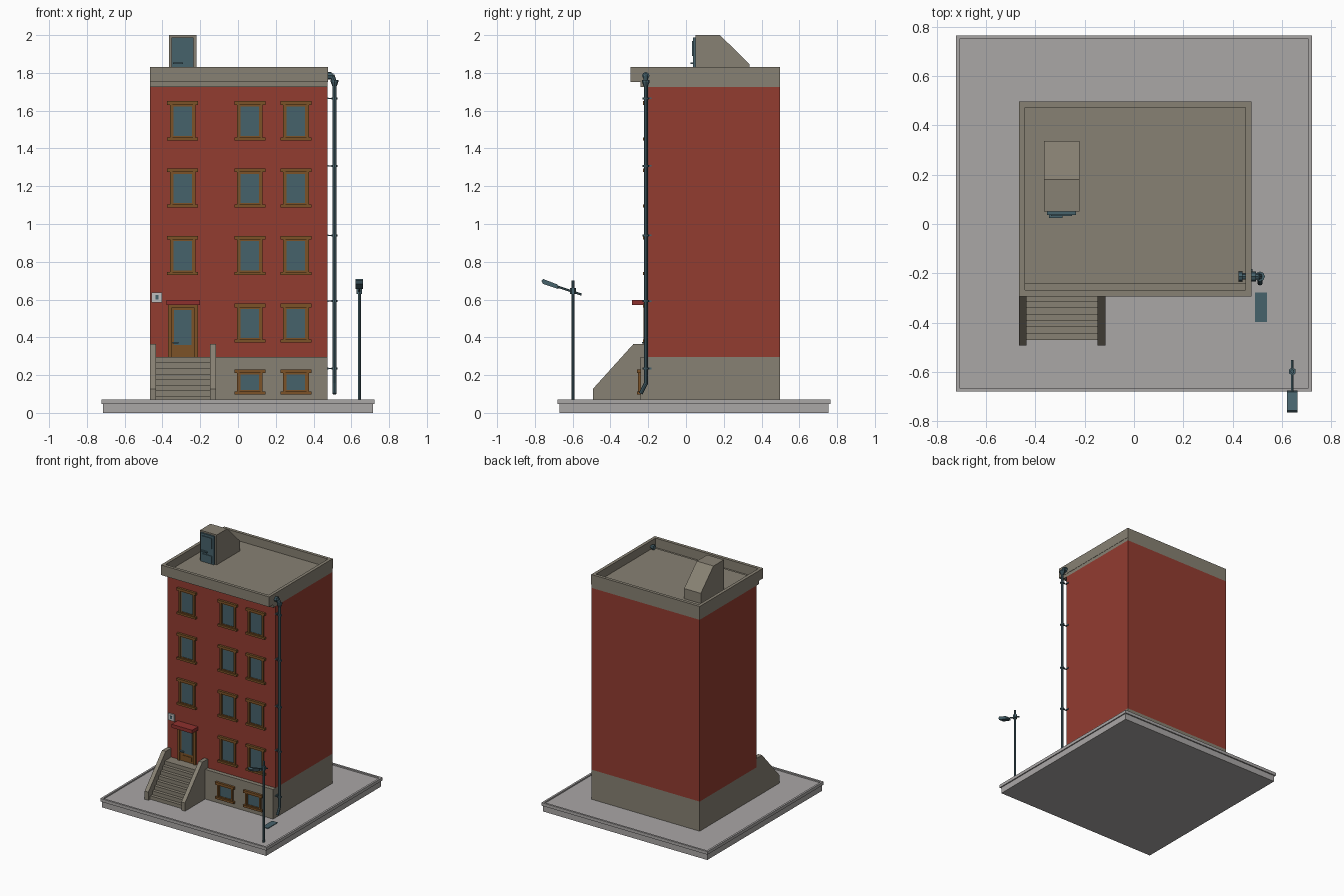
import bpy, bmesh, math
from mathutils import Vector

if "Cube" in bpy.data.objects:
    bpy.data.objects.remove(bpy.data.objects["Cube"])


def mat(name, r, g, b):
    m = bpy.data.materials.new(name)
    m.diffuse_color = (r, g, b, 1)
    m.use_nodes = True
    m.node_tree.nodes["Principled BSDF"].inputs["Base Color"].default_value = m.diffuse_color
    return m


BRICK = mat("brick red", 0.29, 0.045, 0.030)
STONE = mat("warm stone", 0.245, 0.22, 0.172)
PAVE = mat("pavement grey", 0.40, 0.385, 0.38)
TEAL = mat("slate teal", 0.062, 0.122, 0.148)
WOOD = mat("frame wood", 0.20, 0.085, 0.02)
AWN = mat("awning red", 0.27, 0.03, 0.027)
SIGN = mat("sign pale grey", 0.52, 0.52, 0.52)


def finish(name, bm, m):
    bmesh.ops.recalc_face_normals(bm, faces=bm.faces)
    me = bpy.data.meshes.new(name)
    bm.to_mesh(me)
    bm.free()
    me.materials.append(m)
    ob = bpy.data.objects.new(name, me)
    bpy.context.collection.objects.link(ob)
    return ob


def add_box(bm, x0, x1, y0, y1, z0, z1):
    vs = bmesh.ops.create_cube(bm, size=1)["verts"]
    for v in vs:
        v.co = Vector((x0 if v.co.x < 0 else x1, y0 if v.co.y < 0 else y1, z0 if v.co.z < 0 else z1))


def boxes(name, m, *items):
    bm = bmesh.new()
    for b in items:
        add_box(bm, *b)
    return finish(name, bm, m)


def extrude_x(name, m, x0, x1, pts):
    """Side profile of (y, z) points, extruded along x."""
    bm = bmesh.new()
    f = bm.faces.new([bm.verts.new((x0, y, z)) for y, z in pts])
    r = bmesh.ops.extrude_face_region(bm, geom=[f])
    for v in r["geom"]:
        if isinstance(v, bmesh.types.BMVert):
            v.co.x = x1
    return finish(name, bm, m)


def tray(name, m, x0, x1, y0, y1, z0, z1, rim, floor):
    """Solid block with a recessed top inside a rim."""
    bm = bmesh.new()
    add_box(bm, x0, x1, y0, y1, z0, z1)
    bm.normal_update()
    top = max(bm.faces, key=lambda f: f.calc_center_median().z)
    bmesh.ops.inset_region(bm, faces=[top], thickness=rim)
    r = bmesh.ops.extrude_face_region(bm, geom=[top])
    bmesh.ops.delete(bm, geom=[top], context="FACES_ONLY")
    for v in r["geom"]:
        if isinstance(v, bmesh.types.BMVert):
            v.co.z = floor
    return finish(name, bm, m)


def rod(name, m, a, b, r1, r2=None, sides=8):
    a, b = Vector(a), Vector(b)
    bm = bmesh.new()
    bmesh.ops.create_cone(bm, cap_ends=True, segments=sides, radius1=r1, radius2=r1 if r2 is None else r2,
                          depth=(b - a).length)
    q = (b - a).to_track_quat("Z", "Y")
    for v in bm.verts:
        v.co = q @ v.co + (a + b) / 2
    return finish(name, bm, m)


# Pavement slab
boxes("pavement_foot", PAVE, (-0.714, 0.714, -0.67, 0.755, 0, 0.05))
tray("pavement_top", PAVE, -0.7225, 0.7225, -0.68, 0.765, 0.048, 0.072, 0.022, 0.062)

# Building body
L, R, BACK, WALL, PLINTH = -0.467, 0.475, 0.497, -0.21, -0.242
boxes("plinth", STONE, (L, R, PLINTH, BACK, 0.055, 0.295))
boxes("brick_body", BRICK, (L, R, WALL, BACK, 0.295, 1.725))
boxes("lower_cornice", STONE, (L, R, PLINTH, BACK, 1.725, 1.765))
tray("roof_parapet", STONE, L, R + 0.002, -0.293, BACK, 1.7505, 1.83, 0.035, 1.756).data.update()
boxes("roof_under_step", STONE, (L, R, PLINTH, BACK, 1.74, 1.752))

# Rooftop stair hut with door
extrude_x("roof_hut", STONE, -0.365, -0.22,
          [(0.05, 1.75), (0.05, 2.0), (0.18, 2.0), (0.337, 1.845), (0.337, 1.75)])
boxes("hut_door", TEAL, (-0.352, -0.236, 0.037, 0.05, 1.756, 1.988))
boxes("hut_door_panels", TEAL, (-0.337, -0.251, 0.032, 0.038, 1.89, 1.97),
      (-0.337, -0.251, 0.032, 0.038, 1.775, 1.83))
boxes("hut_door_handle", TEAL, (-0.345, -0.29, 0.024, 0.037, 1.846, 1.856))

# Front steps and their side walls
N, Y0, Y1, Z0, Z1 = 8, -0.47, -0.29, 0.06, 0.295
prof = [(WALL, Z0), (Y0, Z0)]
for i in range(N):
    y = Y0 + (Y1 - Y0) * i / (N - 1)
    prof += [(y, Z0 + (Z1 - Z0) * (i + 1) / N)]
    if i < N - 1:
        prof += [(Y0 + (Y1 - Y0) * (i + 1) / (N - 1), prof[-1][1])]
prof.append((WALL, Z1))
extrude_x("front_steps", STONE, -0.437, -0.147, prof)
for side, x in (("left", -0.467), ("right", -0.148)):
    extrude_x("step_wall_" + side, STONE, x, x + 0.032,
              [(WALL, 0.06), (-0.493, 0.06), (-0.493, 0.127), (-0.278, 0.365), (WALL, 0.365)])


# Windows: lintel, sill, jambs, inner sash and glass
def window(name, cx, z0, z1, wall):
    w, j = 0.082, 0.068
    boxes(name + "_frame", WOOD,
          (cx - w, cx + w, wall - 0.018, wall, z1 - 0.02, z1),
          (cx - w, cx + w, wall - 0.018, wall, z0, z0 + 0.016),
          (cx - j, cx - j + 0.013, wall - 0.013, wall, z0 + 0.016, z1 - 0.02),
          (cx + j - 0.013, cx + j, wall - 0.013, wall, z0 + 0.016, z1 - 0.02),
          (cx - 0.055, cx - 0.049, wall - 0.007, wall, z0 + 0.016, z1 - 0.02),
          (cx + 0.049, cx + 0.055, wall - 0.007, wall, z0 + 0.016, z1 - 0.02),
          (cx - 0.049, cx + 0.049, wall - 0.007, wall, z0 + 0.016, z0 + 0.024),
          (cx - 0.049, cx + 0.049, wall - 0.007, wall, z1 - 0.028, z1 - 0.02))
    boxes(name + "_glass", TEAL, (cx - 0.049, cx + 0.049, wall - 0.003, wall + 0.002, z0 + 0.024, z1 - 0.028))


COLS = (-0.293, 0.063, 0.307)
for row, z in enumerate((0.372, 0.73, 1.087, 1.443)):
    for c, cx in enumerate(COLS):
        if row or c:  # the entrance takes the lower left place
            window(f"window_{row}_{c}", cx, z, z + 0.207, WALL)
for c in (1, 2):
    window(f"basement_window_{c}", COLS[c], 0.098, 0.23, PLINTH)

# Entrance door, awning and house sign
boxes("door_frame", WOOD, (-0.371, -0.353, -0.225, WALL, 0.295, 0.57), (-0.231, -0.213, -0.225, WALL, 0.295, 0.57),
      (-0.353, -0.231, -0.225, WALL, 0.556, 0.57))
boxes("door_leaf", WOOD, (-0.353, -0.231, -0.216, WALL, 0.295, 0.556), (-0.335, -0.249, -0.22, -0.215, 0.31, 0.342))
boxes("door_glass", TEAL, (-0.338, -0.246, -0.219, -0.215, 0.36, 0.545))
boxes("door_handle", TEAL, (-0.348, -0.315, -0.232, -0.216, 0.368, 0.376))
boxes("door_awning", AWN, (-0.378, -0.2, -0.285, WALL, 0.57, 0.597))
boxes("house_sign", SIGN, (-0.457, -0.402, -0.219, WALL, 0.585, 0.638))
boxes("sign_mark", TEAL, (-0.438, -0.421, -0.221, -0.218, 0.6, 0.623))

# Rain pipe with scupper, funnel, elbow and wall brackets
PX, PY = 0.511, -0.213
rod("scupper_pipe", TEAL, (0.43, PY, 1.785), (0.505, PY, 1.785), 0.013)
rod("scupper_inner_flange", TEAL, (0.424, PY, 1.785), (0.441, PY, 1.785), 0.02)
rod("scupper_outer_flange", TEAL, (0.477, PY, 1.785), (0.495, PY, 1.785), 0.02)
rod("pipe_bend", TEAL, (0.498, PY, 1.787), (PX, PY, 1.75), 0.013)
rod("pipe_funnel", TEAL, (PX, PY, 1.73), (PX, PY, 1.752), 0.012, 0.02)
rod("pipe_funnel_rim", TEAL, (PX, PY, 1.752), (PX, PY, 1.763), 0.02)
rod("rain_pipe", TEAL, (PX, PY, 0.15), (PX, PY, 1.735), 0.0105)
rod("pipe_outlet", TEAL, (PX, PY, 0.155), (PX, -0.24, 0.102), 0.0105)
for i, z in enumerate((0.235, 0.592, 0.94, 1.308, 1.665)):
    rod(f"pipe_clamp_{i}", TEAL, (PX, PY, z - 0.005), (PX, PY, z + 0.005), 0.016)
    boxes(f"pipe_bracket_{i}", TEAL, (0.47, PX, PY - 0.003, PY + 0.003, z - 0.003, z + 0.003),
          (0.474, 0.48, PY, -0.183, z - 0.004, z + 0.004))

# Drain grate on the pavement
boxes("drain_grate", TEAL, (0.49, 0.539, -0.397, -0.277, 0.06, 0.067))

# Street lamp
LX, LY = 0.642, -0.598
rod("lamp_pole", TEAL, (LX, LY, 0.06), (LX, LY, 0.7), 0.008)
rod("lamp_collar", TEAL, (LX, LY, 0.63), (LX, LY, 0.66), 0.016, sides=6)
rod("lamp_arm", TEAL, (LX, -0.553, 0.626), (LX, -0.685, 0.67), 0.006, sides=6)
extrude_x("lamp_head", TEAL, LX - 0.021, LX + 0.021,
          [(-0.675, 0.655), (-0.681, 0.68), (-0.757, 0.709), (-0.765, 0.7), (-0.758, 0.683)])
